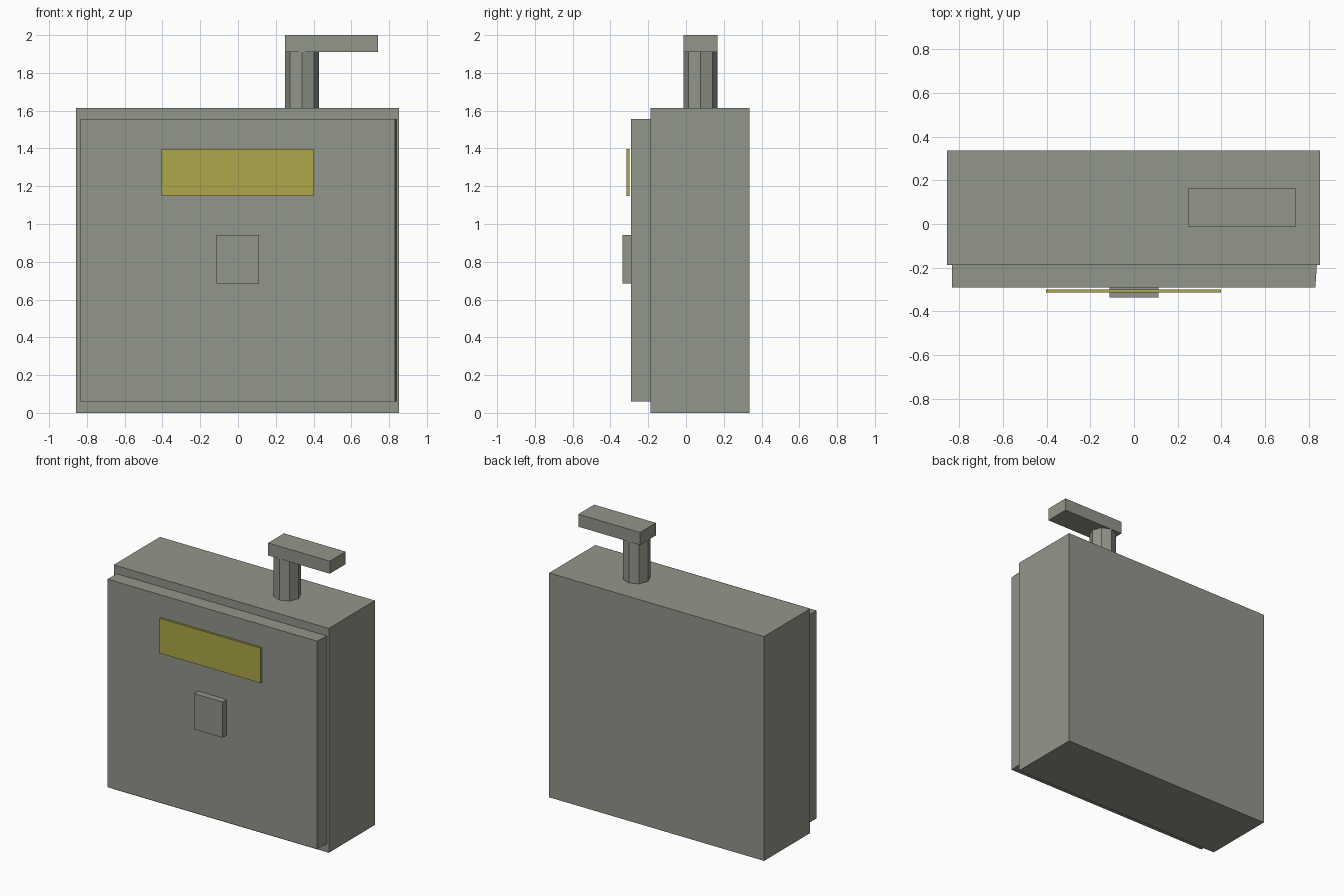
import bpy, bmesh, math
from mathutils import Matrix, Vector

if "Cube" in bpy.data.objects:
    bpy.data.objects.remove(bpy.data.objects["Cube"])


def material(name, rgb):
    m = bpy.data.materials.new(name)
    m.diffuse_color = (*rgb, 1.0)
    m.use_nodes = True
    m.node_tree.nodes["Principled BSDF"].inputs["Base Color"].default_value = m.diffuse_color
    return m


grey = material("grey_green_metal", (0.285, 0.305, 0.255))
yellow = material("yellow_label", (0.42, 0.39, 0.066))


def finish(name, bm, mat):
    bmesh.ops.recalc_face_normals(bm, faces=bm.faces)
    mesh = bpy.data.meshes.new(name)
    bm.to_mesh(mesh)
    bm.free()
    mesh.materials.append(mat)
    obj = bpy.data.objects.new(name, mesh)
    bpy.context.collection.objects.link(obj)
    return obj


def box(name, x, y, z, mat):
    """Box from (min, max) ranges on each axis."""
    bm = bmesh.new()
    bmesh.ops.create_cube(bm, size=1)
    for v in bm.verts:
        v.co = Vector([r[0] if c < 0 else r[1] for c, r in zip(v.co, (x, y, z))])
    return finish(name, bm, mat)


# Cabinet body and raised door
box("cabinet_body", (-0.857, 0.853), (-0.187, 0.337), (0, 1.613), grey)
door = box("door", (-0.835, 0.838), (-0.29, -0.187), (0.06, 1.555), grey)
for v in door.data.vertices:          # hinge side narrows towards the front
    if v.co.x > 0 and v.co.y < -0.2:
        v.co.x = 0.831

# Door latch and the label plate held just off the door
box("latch", (-0.113, 0.112), (-0.336, -0.29), (0.686, 0.943), grey)
box("label_plate", (-0.404, 0.399), (-0.314, -0.299), (1.147, 1.398), yellow)

# Eight-sided post on the roof
bm = bmesh.new()
bmesh.ops.create_cone(bm, cap_ends=True, segments=8, radius1=0.09, radius2=0.09,
                      depth=0.297, matrix=Matrix.Translation((0.339, 0.076, 1.7615)))
finish("roof_post", bm, grey)

# Bar on top of the post
box("top_bar", (0.249, 0.74), (-0.014, 0.166), (1.91, 2.0), grey)
